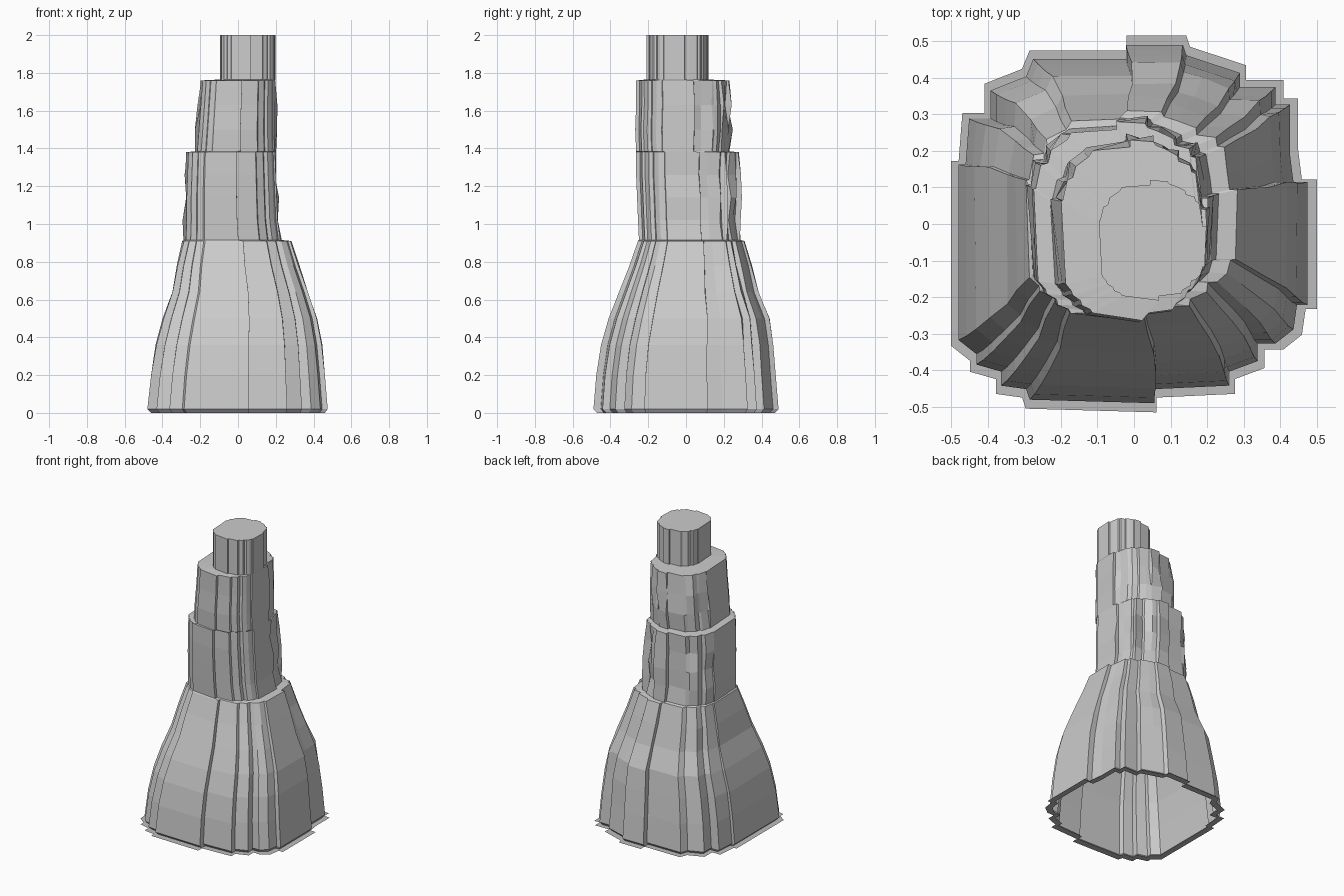
import bpy
import bmesh
import random
from mathutils import Vector

random.seed(4)
default = bpy.data.objects.get("Cube")
if default:
    bpy.data.objects.remove(default, do_unlink=True)


def make_material(name, value):
    material = bpy.data.materials.new(name)
    colour = (value, value, value, 1)
    material.diffuse_color = colour
    material.use_nodes = True
    material.node_tree.nodes["Principled BSDF"].inputs["Base Color"].default_value = colour
    return material


rock = make_material("pale grey rock", 0.6)
lip = make_material("grey lip", 0.5)

# Stepped plan of the tower, in hundredths, clockwise from the back
plan = [(-2, 51), (14, 51), (15, 48), (21, 46), (30, 43), (30, 39), (40, 39),
        (40, 34), (44, 34), (44, 20), (45, 12), (49, 12), (49, -23), (46, -23),
        (45, -30), (40, -34), (35, -34), (35, -39), (27, -42), (27, -46),
        (6, -47), (6, -51), (-29, -50), (-30, -47), (-37, -46), (-37, -42),
        (-44, -40), (-44, -37), (-49, -33), (-49, 17), (-47, 17), (-46, 30),
        (-40, 30), (-40, 38), (-30, 42), (-28, 47), (-2, 47)]
plan = [Vector((x / 49, y / 51)) for x, y in reversed(plan)]


def ring(bm, z, left, right, front, back, roundness=0, rough=0):
    """Fit the plan into a box, optionally rounded, and roughen its back."""
    verts = []
    for p in plan:
        q = p.lerp(p.normalized() * min(1, p.length), roundness)
        if rough and p.y > 0.1:
            q = q * (1 + random.uniform(-rough, rough))
        x = (left + right) / 2 + q.x * (right - left) / 2
        y = (front + back) / 2 + q.y * (back - front) / 2
        verts.append(bm.verts.new((x, y, z)))
    return verts


def loft(name, levels, material, cap):
    bm = bmesh.new()
    rings = [ring(bm, *level) for level in levels]
    for low, high in zip(rings, rings[1:]):
        for i in range(len(low)):
            j = (i + 1) % len(low)
            bm.faces.new((low[i], low[j], high[j], high[i]))
    if cap:
        bm.faces.new(rings[-1])
    mesh = bpy.data.meshes.new(name)
    bm.to_mesh(mesh)
    bm.free()
    mesh.materials.append(material)
    obj = bpy.data.objects.new(name, mesh)
    bpy.context.collection.objects.link(obj)
    return obj


# Flared base, two rough middle tiers and a narrow top, joined by ledges
foot = (0, -.46, .46, -.47, .47)
tower = [
    foot,
    (.02, -.48, .475, -.49, .49),
    (.2, -.46, .46, -.475, .475),
    (.36, -.435, .445, -.45, .46, .05, .01),
    (.5, -.4, .42, -.41, .44, .1, .01),
    (.64, -.355, .375, -.355, .385, .15, .015),
    (.78, -.33, .325, -.3, .345, .2, .015),
    (.91, -.3, .285, -.255, .31, .3),
    # second tier
    (.915, -.295, .235, -.25, .29, .45),
    (1.02, -.29, .22, -.255, .285, .45, .06),
    (1.14, -.29, .215, -.26, .285, .45, .06),
    (1.26, -.285, .21, -.265, .28, .45, .06),
    (1.38, -.28, .205, -.265, .28, .45),
    # third tier
    (1.385, -.235, .205, -.265, .23, .55),
    (1.5, -.225, .2, -.27, .235, .55, .06),
    (1.63, -.215, .2, -.265, .235, .55, .06),
    (1.76, -.205, .2, -.265, .23, .55),
    # summit
    (1.765, -.1, .2, -.21, .12, .5),
    (2, -.1, .2, -.21, .12, .5),
]
loft("rock_tower", tower, rock, True)

# Thin lip lying flat around the foot
loft("ground_lip", [(0, -.5, .5, -.515, .515), foot], lip, False)
